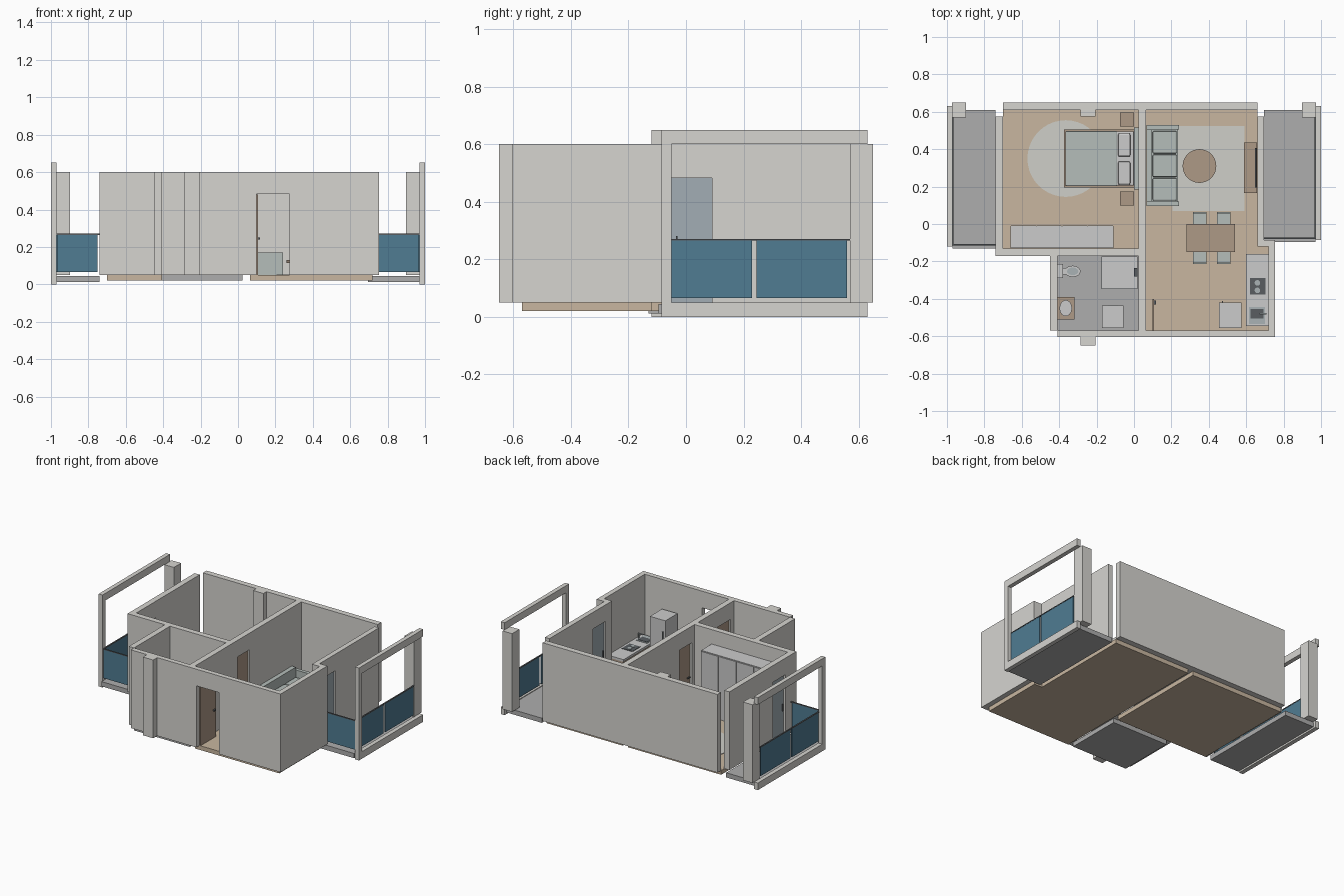
import bpy, bmesh, math
from mathutils import Matrix

if "Cube" in bpy.data.objects:
    bpy.data.objects.remove(bpy.data.objects["Cube"])

# Palette
def mat(name, r, g, b):
    m = bpy.data.materials.new(name)
    m.diffuse_color = (r, g, b, 1)
    m.use_nodes = True
    m.node_tree.nodes["Principled BSDF"].inputs["Base Color"].default_value = m.diffuse_color
    return m

PLASTER = mat("plaster", .67, .66, .63)
WOOD_FLOOR = mat("wood_floor", .58, .47, .35)
TILE = mat("tile", .42, .42, .42)
WOOD = mat("wood", .42, .32, .24)
GLASS = mat("blue_glass", .08, .2, .29)
PANE = mat("pane", .36, .42, .46)
WHITE = mat("white", .75, .75, .74)
RUG = mat("rug", .62, .62, .58)
FABRIC = mat("fabric", .46, .51, .49)
DARK = mat("dark_metal", .1, .11, .12)
STEEL = mat("steel", .4, .45, .46)
F, T, D = 0.05, 0.60, 0.483   # floor level, wall top, door head


def finish(name, bm, m):
    bmesh.ops.recalc_face_normals(bm, faces=bm.faces)
    me = bpy.data.meshes.new(name)
    bm.to_mesh(me)
    bm.free()
    me.materials.append(m)
    ob = bpy.data.objects.new(name, me)
    bpy.context.collection.objects.link(ob)
    return ob


def box(name, x0, x1, y0, y1, z0, z1, m, bevel=0):
    bm = bmesh.new()
    bmesh.ops.create_cube(bm, size=1, matrix=Matrix.Translation(
        ((x0 + x1) / 2, (y0 + y1) / 2, (z0 + z1) / 2)) @ Matrix.Diagonal((x1 - x0, y1 - y0, z1 - z0, 1)))
    if bevel:
        bmesh.ops.bevel(bm, geom=bm.edges[:], offset=bevel, segments=2, profile=.5, affect='EDGES')
    return finish(name, bm, m)


def disc(name, x, y, rx, ry, z0, z1, m, taper=1):
    bm = bmesh.new()
    bmesh.ops.create_cone(bm, cap_ends=True, segments=40, radius1=taper, radius2=1, depth=z1 - z0,
                          matrix=Matrix.Translation((x, y, (z0 + z1) / 2)) @ Matrix.Diagonal((rx, ry, 1, 1)))
    ob = finish(name, bm, m)
    for p in ob.data.polygons:
        p.use_smooth = len(p.vertices) == 4
    return ob


def prism(name, pts, depth, m):
    bm = bmesh.new()
    f = bm.faces.new([bm.verts.new(p) for p in pts])
    r = bmesh.ops.extrude_face_region(bm, geom=[f])
    bmesh.ops.translate(bm, vec=depth, verts=[v for v in r["geom"] if isinstance(v, bmesh.types.BMVert)])
    return finish(name, bm, m)


def wall(name, axis, u0, u1, v0, v1, doors=()):
    """Wall running along axis, profile notched by (start, end) doorways."""
    prof = [(u0, F)]
    for a, b in doors:
        prof += [(a, F), (a, D), (b, D), (b, F)]
    prof += [(u1, F), (u1, T), (u0, T)]
    if axis == 'x':
        return prism(name, [(u, v0, z) for u, z in prof], (0, v1 - v0, 0), PLASTER)
    return prism(name, [(v0, u, z) for u, z in prof], (v1 - v0, 0, 0), PLASTER)


# Floors
box("bedroom_floor", -.70, .025, -.13, .61, .02, F, WOOD_FLOOR)
prism("living_floor", [(x, y, .02) for x, y in
      [(.065, -.57), (.72, -.57), (.72, -.12), (.66, -.12), (.66, .61), (.065, .61)]], (0, 0, .03), WOOD_FLOOR)
box("bathroom_floor", -.41, .025, -.57, -.17, .02, F, TILE)

# Walls
wall("back_wall", 'x', -.70, .66, .61, .65)
wall("left_wall", 'y', -.17, .575, -.74, -.70, [(-.05, .09)])
wall("right_wall", 'y', -.085, .575, .66, .695, [(-.05, .09)])
wall("bedroom_front_wall", 'x', -.70, .025, -.17, -.13)
wall("bathroom_left_wall", 'y', -.57, -.17, -.45, -.41)
wall("front_wall", 'x', -.41, .755, -.605, -.57, [(.10, .275)])
wall("kitchen_right_wall", 'y', -.57, -.085, .72, .755)
wall("kitchen_return_wall", 'x', .66, .72, -.12, -.085)
wall("centre_wall", 'y', -.57, .61, .025, .065, [(-.53, -.385), (-.10, .035)])
box("front_column", -.285, -.205, -.65, -.605, F, T, PLASTER)
box("back_column", -.285, -.205, .575, .61, F, T, PLASTER)

# Doors
box("entrance_door", .10, .107, -.57, -.40, F, .48, WOOD)
box("entrance_handle", .107, .117, -.43, -.41, .24, .25, DARK)
for n, a, b in (("bathroom", -.53, -.385), ("bedroom", -.10, .035)):
    box(n + "_door", .037, .053, a, b, F, D, WOOD)
    for x in (.028, .053):
        box(n + "_door_handle", x, x + .009, a + .012, a + .035, .24, .248, DARK)
for n, x in (("left", -.725), ("right", .672)):
    box(n + "_balcony_door", x, x + .012, -.05, .09, F, D, PANE)
    box(n + "_balcony_door_handle", x - .008, x + .02, -.035, -.03, .23, .28, DARK)

# Balconies, mirrored left and right
for n, s, y0, inner in (("left", -1, -.12, .74), ("right", 1, -.085, .695)):
    def bal(part, xa, xb, *r):
        box(n + part, min(s * xa, s * xb), max(s * xa, s * xb), *r)
    bal("_balcony_floor", inner, .97, y0 - .01, .61, .012, .045, TILE)
    bal("_frame_sill", .97, 1, y0, .63, 0, .05, PLASTER)
    bal("_frame_lintel", .97, 1, y0, .63, .60, .65, PLASTER)
    bal("_frame_post", .97, 1, y0, y0 + .035, .05, .60, PLASTER)
    bal("_balcony_column", .898, .972, .57, .65, F, T, PLASTER)
    m0 = y0 + .035
    mid = (m0 + .565) / 2 - .02
    bal("_glass_front", inner + .01, .967, m0 - .03, m0 - .024, .065, .265, GLASS)
    bal("_rail_front", inner, .972, m0 - .031, m0 - .022, .265, .271, DARK)
    for a, b in ((m0, mid - .008), (mid + .008, .56)):
        bal("_glass_side", .967, .973, a, b, .065, .265, GLASS)
    bal("_rail_side", .965, .975, m0 - .03, .57, .265, .271, DARK)

# Bedroom
disc("round_rug", -.365, .35, .205, .205, F, .053, RUG)
box("bed_base", -.375, 0, .195, .505, .07, .10, WOOD)
for x in (-.365, -.025):
    for y in (.2, .475):
        box("bed_leg", x, x + .025, y, y + .025, F, .07, WOOD)
box("mattress", -.365, 0, .205, .495, .10, .135, WHITE, .006)
box("blanket", -.367, -.09, .203, .497, .103, .14, FABRIC, .005)
box("headboard", 0, .025, .185, .515, F, .22, FABRIC)
for y in (.21, .36):
    box("pillow", -.085, -.02, y, y + .125, .135, .158, WHITE, .008)
for y in (.10, .522):
    box("nightstand", -.075, 0, y, y + .075, F, .135, WOOD)
box("wardrobe", -.66, -.11, -.128, -.012, F, .50, WHITE)
for i in range(4):
    x = -.66 + i * .1375
    box("wardrobe_door", x + .002, x + .1355, -.012, -.007, .06, .495, WHITE)

# Living room
box("living_rug", .205, .59, .07, .525, F, .053, RUG)
box("sofa_base", .068, .235, .12, .505, .065, .10, FABRIC)
box("sofa_back", .066, .097, .12, .505, F, .19, FABRIC)
for y in (.095, .505):
    box("sofa_arm", .066, .24, y, y + .025, F, .17, FABRIC)
for i in range(3):
    y = .125 + i * .126
    box("sofa_cushion", .10, .228, y, y + .12, .10, .125, FABRIC, .006)
disc("coffee_table_top", .35, .31, .09, .09, .115, .13, WOOD)
disc("coffee_table_stem", .35, .31, .02, .02, .06, .115, WOOD)
disc("coffee_table_foot", .35, .31, .055, .055, .053, .06, WOOD)
box("tv_unit", .587, .657, .165, .435, F, .13, WOOD)
box("tv_screen", .647, .654, .195, .405, .19, .31, DARK)

# Dining set
box("dining_table_top", .28, .54, -.15, 0, .165, .178, WOOD)
for x in (.285, .52):
    for y in (-.145, -.02):
        box("dining_table_leg", x, x + .015, y, y + .015, F, .165, WOOD)
for x in (.315, .443):
    for s in (1, -1):
        def chair(part, xa, xb, ya, yb, za, zb):
            a, b = sorted((-.075 + s * ya, -.075 + s * yb))
            box("chair_" + part, x + xa, x + xb, a, b, za, zb, FABRIC)
        chair("seat", 0, .073, .06, .13, .11, .122)
        chair("back", 0, .073, .13, .14, .11, .21)
        for xa in (.002, .061):
            for ya in (.062, .125):
                chair("leg", xa, xa + .01, ya, ya + .01, F, .11)

# Kitchen
box("kitchen_cabinet", .605, .72, -.54, -.165, F, .172, WOOD)
box("kitchen_worktop", .598, .72, -.545, -.16, .172, .188, WHITE)
box("oven_front", .599, .605, -.38, -.285, .07, .16, DARK)
box("hob", .62, .703, -.378, -.29, .188, .191, DARK)
for y in (-.355, -.315):
    disc("hob_ring", .66, y, .015, .015, .191, .194, STEEL)
box("sink", .615, .70, -.535, -.445, .188, .191, STEEL)
box("sink_bowl", .622, .692, -.505, -.455, .191, .193, DARK)
box("tap_post", .702, .708, -.485, -.477, .188, .225, STEEL)
box("tap_spout", .67, .708, -.485, -.477, .219, .225, STEEL)
box("fridge", .455, .575, -.555, -.42, F, .40, WHITE)
box("fridge_handle", .47, .476, -.42, -.412, .2, .32, STEEL)

# Bathroom
box("toilet_tank", -.41, -.38, -.29, -.215, F, .165, WHITE)
disc("toilet_bowl", -.328, -.253, .042, .03, F, .115, WHITE, .7)
disc("toilet_seat", -.328, -.253, .03, .02, .115, .119, STEEL)
box("toilet_neck", -.38, -.35, -.27, -.236, F, .11, WHITE)
box("vanity", -.41, -.317, -.51, -.39, F, .155, WOOD)
disc("basin", -.365, -.45, .033, .043, .155, .175, WHITE, .8)
box("shower_tray", -.175, .02, -.348, -.175, F, .066, WHITE)
box("shower_glass_side", -.175, -.171, -.348, -.175, .066, .40, PANE)
box("shower_glass_front", -.171, .02, -.348, -.344, .066, .40, PANE)
box("shower_head", -.0, .02, -.28, -.235, .38, .386, DARK)
box("washing_machine", -.17, -.057, -.555, -.437, F, .175, WHITE)
box("washing_machine_panel", -.14, -.085, -.437, -.432, .15, .168, DARK)
